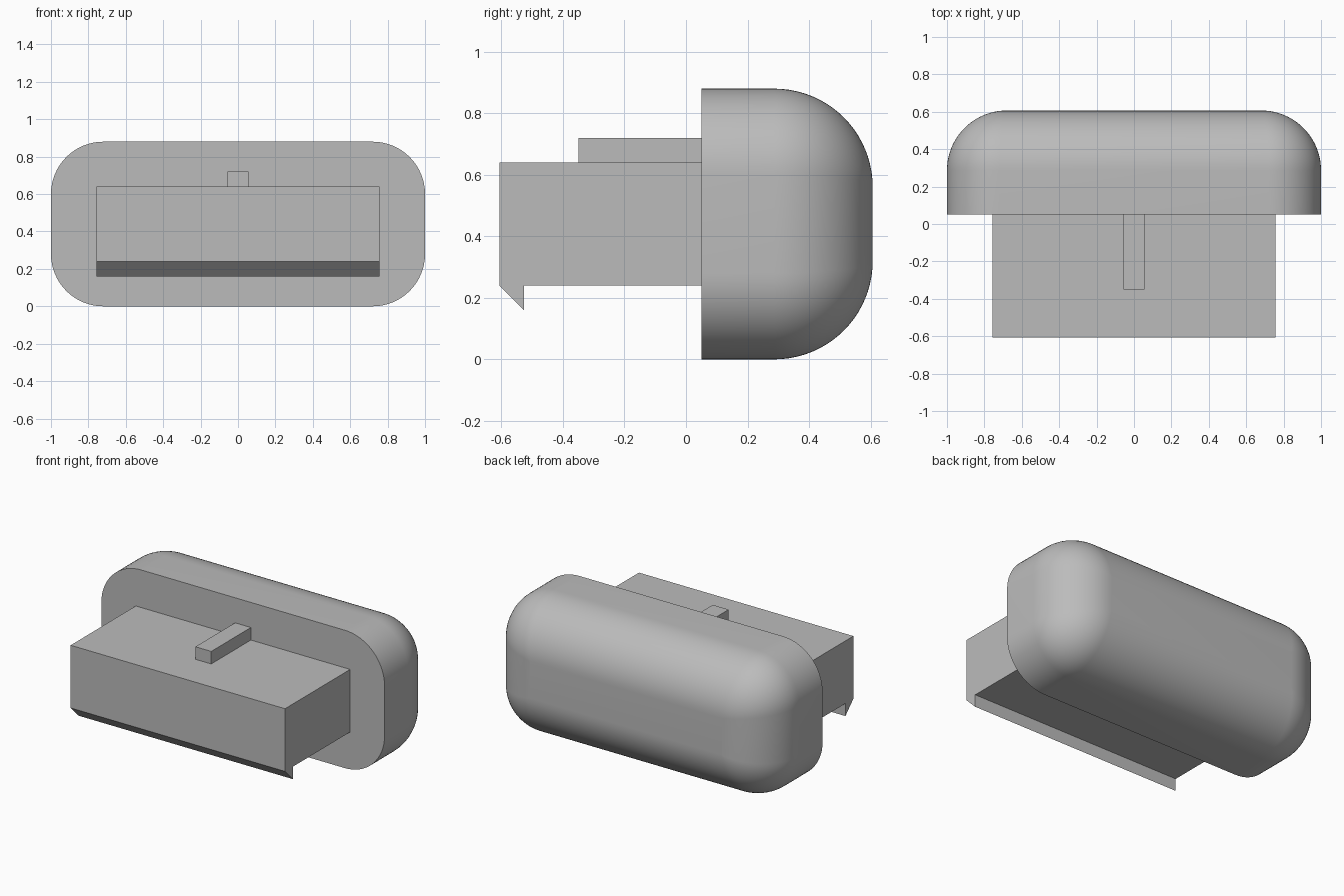
import bpy, bmesh, math

if "Cube" in bpy.data.objects:
    bpy.data.objects.remove(bpy.data.objects["Cube"], do_unlink=True)

grey = bpy.data.materials.new("plain grey")
grey.use_nodes = True
colour = (0.5, 0.5, 0.5, 1)
grey.diffuse_color = colour
grey.node_tree.nodes["Principled BSDF"].inputs["Base Color"].default_value = colour


def finish(bm, name):
    bmesh.ops.recalc_face_normals(bm, faces=bm.faces)
    mesh = bpy.data.meshes.new(name)
    bm.to_mesh(mesh)
    bm.free()
    mesh.materials.append(grey)
    obj = bpy.data.objects.new(name, mesh)
    bpy.context.collection.objects.link(obj)
    return obj


def loft(rings, name):
    """Skin a series of closed rings and cap both ends."""
    bm = bmesh.new()
    loops = [[bm.verts.new(p) for p in ring] for ring in rings]
    n = len(loops[0])
    for a, b in zip(loops, loops[1:]):
        for i in range(n):
            j = (i + 1) % n
            bm.faces.new((a[i], a[j], b[j], b[i]))
    bm.faces.new(loops[0])
    bm.faces.new(loops[-1])
    return finish(bm, name)


def rounded_ring(y, half_w, half_h, radius, steps=16):
    """Rounded rectangle facing along y."""
    ring = []
    for k, (sx, sz) in enumerate([(1, 1), (-1, 1), (-1, -1), (1, -1)]):
        for s in range(steps + 1):
            a = math.pi / 2 * (k + s / steps)
            ring.append((sx * (half_w - radius) + radius * math.cos(a), y,
                         HALF_H + sz * (half_h - radius) + radius * math.sin(a)))
    return ring


def extrude_x(profile, half_w, name):
    """Extrude a (y, z) profile across the width."""
    return loft([[(x, y, z) for y, z in profile] for x in (-half_w, half_w)], name)


# Cap: rounded block with a large fillet around its back
HALF_W, HALF_H = 1.0, 0.44
FRONT, BACK = 0.05, 0.607
FILLET, CORNER = 0.32, 0.28
rings = [rounded_ring(FRONT, HALF_W, HALF_H, CORNER)]
for s in range(21):
    a = math.pi / 2 * s / 20
    inset = FILLET * (1 - math.cos(a))
    rings.append(rounded_ring(BACK - FILLET * (1 - math.sin(a)), HALF_W - inset,
                              HALF_H - inset, max(CORNER * math.cos(a), 0.002)))
cap = loft(rings, "cap")
bpy.context.view_layer.objects.active = cap
cap.select_set(True)
bpy.ops.object.shade_smooth_by_angle(angle=math.radians(30))
cap.select_set(False)

# Plug with a snap lip under its front edge
extrude_x([(-0.607, 0.24), (-0.527, 0.16), (-0.527, 0.24), (FRONT, 0.24),
           (FRONT, 0.64), (-0.607, 0.64)], 0.757, "plug")

# Locating key on top of the plug
extrude_x([(-0.35, 0.64), (FRONT, 0.64), (FRONT, 0.72), (-0.35, 0.72)],
          0.056, "key")
